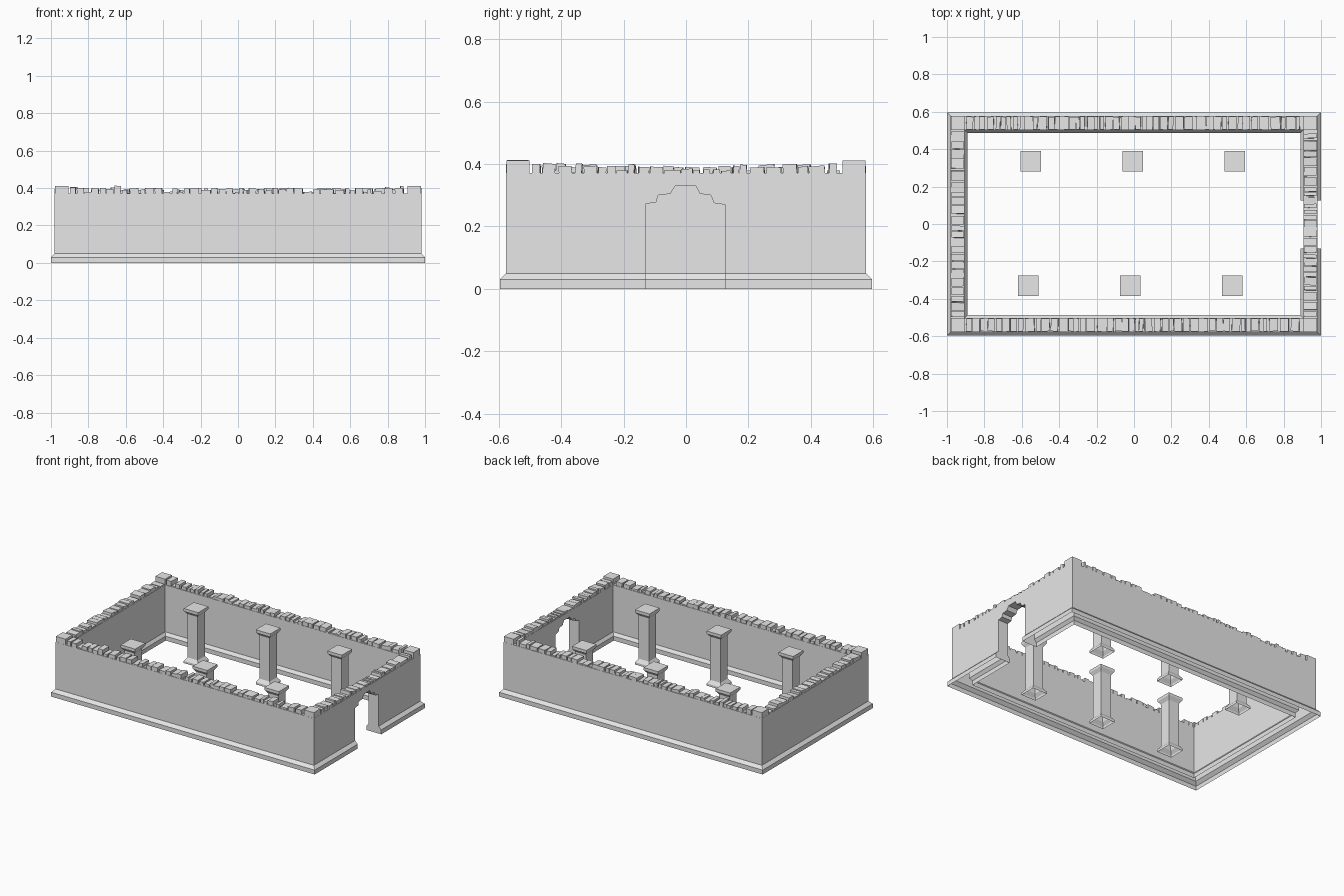
import bpy, bmesh, random
from mathutils import Matrix, Vector

random.seed(7)
cube = bpy.data.objects.get("Cube")
if cube:
    bpy.data.objects.remove(cube, do_unlink=True)

# One stone colour
stone = bpy.data.materials.new("grey_stone")
stone.use_nodes = True
STONE_COLOUR = (0.8, 0.8, 0.8, 1)
stone.diffuse_color = STONE_COLOUR
stone.node_tree.nodes["Principled BSDF"].inputs["Base Color"].default_value = STONE_COLOUR

HALF_X, HALF_Y = 1.0, 0.597
WALL_TOP = 0.372
WALL_MID = 0.0575      # inset of the wall's centre line
WALL_THICK = 0.075


def finish(bm, name):
    bmesh.ops.recalc_face_normals(bm, faces=bm.faces)
    mesh = bpy.data.meshes.new(name)
    bm.to_mesh(mesh)
    bm.free()
    mesh.materials.append(stone)
    obj = bpy.data.objects.new(name, mesh)
    bpy.context.collection.objects.link(obj)
    return obj


def rect_ring(bm, hx, hy, z):
    return [bm.verts.new((sx * hx, sy * hy, z))
            for sx, sy in ((-1, -1), (1, -1), (1, 1), (-1, 1))]


def bridge(bm, a, b):
    for i in range(4):
        j = (i + 1) % 4
        bm.faces.new((a[i], a[j], b[j], b[i]))


def open_bottom(obj):
    bm = bmesh.new()
    bm.from_mesh(obj.data)
    under = [f for f in bm.faces if max(v.co.z for v in f.verts) < 0.001]
    bmesh.ops.delete(bm, geom=under, context='FACES')
    bm.to_mesh(obj.data)
    bm.free()


# Enclosing wall: plinth and wall section carried round the rectangle
section = [(0, 0), (0, 0.03), (0.02, 0.05), (0.02, WALL_TOP),
           (0.095, WALL_TOP), (0.095, 0.05), (0.11, 0.03), (0.11, 0)]
bm = bmesh.new()
rings = [rect_ring(bm, HALF_X - d, HALF_Y - d, z) for d, z in section]
for i, ring in enumerate(rings):
    bridge(bm, ring, rings[(i + 1) % len(rings)])
wall = finish(bm, "enclosing_wall")

# Doorway with stepped arch
arch = [(-0.13, -0.05), (-0.13, 0.272), (-0.095, 0.278), (-0.09, 0.3), (-0.05, 0.305),
        (-0.035, 0.33), (0.03, 0.332), (0.045, 0.305), (0.08, 0.3), (0.09, 0.275),
        (0.125, 0.27), (0.125, -0.05)]
bm = bmesh.new()
face = bm.faces.new([bm.verts.new((0.85, y, z)) for y, z in arch])
side = bmesh.ops.extrude_face_region(bm, geom=[face])["geom"]
bmesh.ops.translate(bm, vec=(0.2, 0, 0),
                    verts=[g for g in side if isinstance(g, bmesh.types.BMVert)])
cutter = finish(bm, "doorway_cutter")
cutter.hide_render = True
cut = wall.modifiers.new("doorway", 'BOOLEAN')
cut.operation = 'DIFFERENCE'
cut.solver = 'EXACT'
cut.object = cutter
bpy.context.view_layer.objects.active = wall
wall.select_set(True)
bpy.ops.object.modifier_apply(modifier=cut.name)
bpy.data.objects.remove(cutter, do_unlink=True)
open_bottom(wall)


# Broken stones along the wall tops
def add_stone(bm, centre, size, top, turn=0.0, tilt=0.0, axis='X'):
    bottom = WALL_TOP - 0.015
    height = top - bottom
    place = (Matrix.Translation((centre[0], centre[1], bottom + height / 2))
             @ Matrix.Rotation(turn, 4, 'Z')
             @ Matrix.Rotation(tilt, 4, axis)
             @ Matrix.Diagonal((size[0], size[1], height, 1)))
    bmesh.ops.create_cube(bm, size=1, matrix=place)


def stone_row(name, along_x, sign):
    bm = bmesh.new()
    end = (HALF_X if along_x else HALF_Y) - 0.103
    line = sign * ((HALF_Y if along_x else HALF_X) - WALL_MID)
    pos = -end
    while pos < end - 0.012:
        length = min(random.uniform(0.018, 0.052), end - pos)
        near_end = abs(pos) > end * 0.7
        top = random.choice((0.38, 0.39, 0.394, 0.398, 0.4))
        if near_end:
            top += random.choice((0, 0, 0.004, 0.012))
        if not along_x and sign > 0 and abs(pos) < 0.17:
            top = random.uniform(0.378, 0.396)
        mid = pos + length / 2
        depth = WALL_THICK - random.uniform(0.001, 0.008)
        turn, tilt = random.uniform(-0.05, 0.05), random.uniform(-0.09, 0.09)
        if along_x:
            add_stone(bm, (mid, line), (length, depth), top, turn, tilt, 'Y')
        else:
            add_stone(bm, (line, mid), (depth, length), top, turn, tilt, 'X')
        pos += length + random.choice((0.002, 0.004, 0.007, 0.012))
    finish(bm, name)


stone_row("front_wall_stones", True, -1)
stone_row("back_wall_stones", True, 1)
stone_row("right_wall_stones", False, -1)
stone_row("left_wall_stones", False, 1)

# Corner blocks
bm = bmesh.new()
for sx in (-1, 1):
    for sy in (-1, 1):
        add_stone(bm, (sx * (HALF_X - WALL_MID), sy * (HALF_Y - WALL_MID)),
                  (0.074, 0.074), 0.411)
finish(bm, "corner_blocks")

# Columns: flared base, square shaft, flared cap
column_section = [(0.055, 0), (0.055, 0.015), (0.039, 0.038),
                  (0.039, 0.335), (0.055, 0.358), (0.055, 0.375)]


def column(name, x, y):
    bm = bmesh.new()
    levels = [rect_ring(bm, h, h, z) for h, z in column_section]
    for a, b in zip(levels, levels[1:]):
        bridge(bm, a, b)
    bm.faces.new(levels[-1])
    obj = finish(bm, name)
    obj.location = Vector((x, y, 0))


for row, y, shift in (("back", 0.335, 0.0), ("front", -0.33, -0.013)):
    for place, x in (("right", -0.553), ("middle", -0.006), ("left", 0.538)):
        column(f"{row}_{place}_column", x + shift, y)
